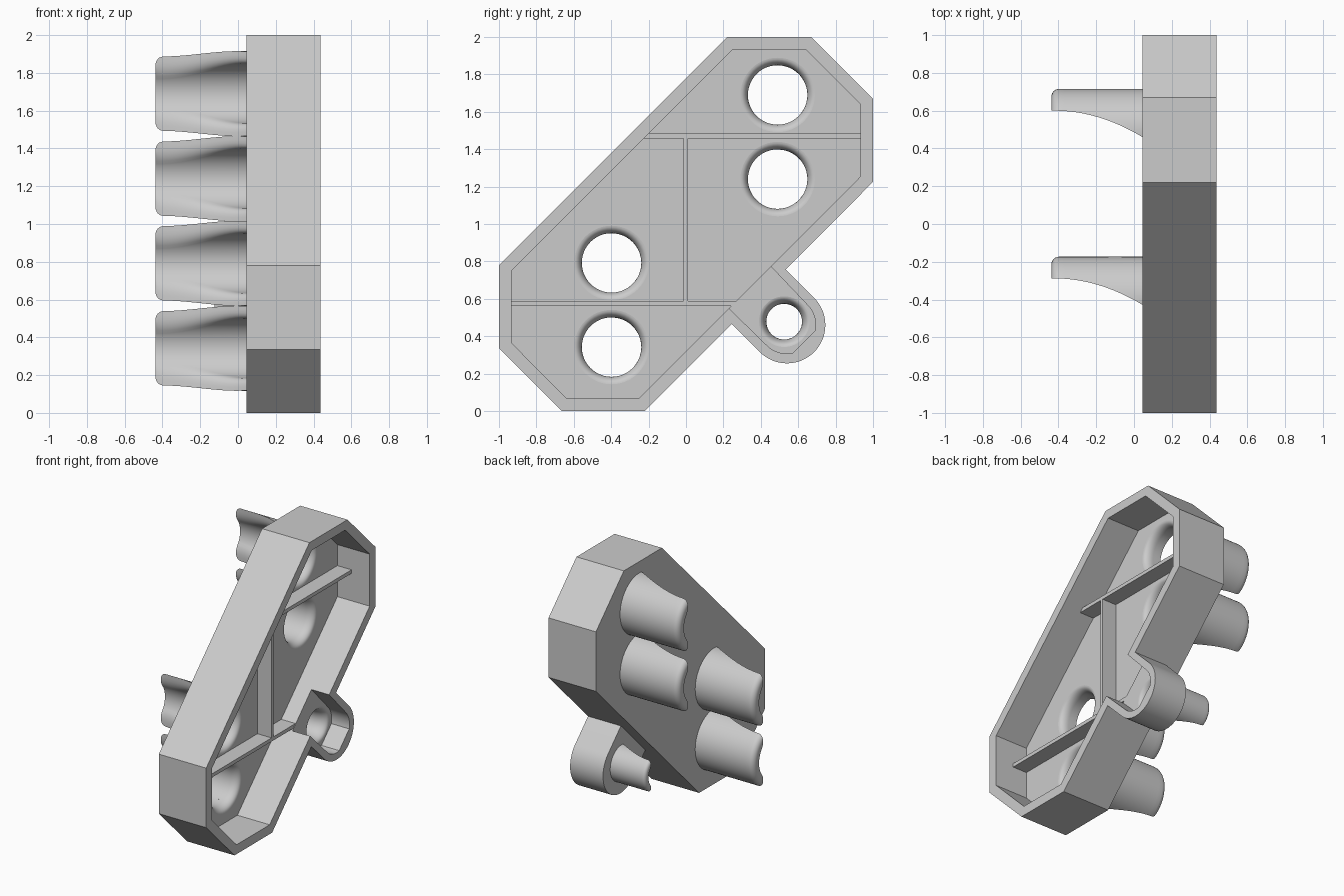
import bpy, bmesh
from math import sin, cos, acos, sqrt, pi, radians
from mathutils import Vector

if "Cube" in bpy.data.objects:
    bpy.data.objects.remove(bpy.data.objects["Cube"])

grey = bpy.data.materials.new("light grey")
grey.use_nodes = True
colour = (0.6, 0.6, 0.6, 1)
grey.diffuse_color = colour
grey.node_tree.nodes["Principled BSDF"].inputs["Base Color"].default_value = colour

BACK, RIM = 0.045, 0.437           # housing depth along x
FLOOR, RIB_TOP = 0.17, 0.287
LUG_BACK, LUG_FLOOR = 0.165, 0.29
R_OUT, R_IN, FLARE = 0.225, 0.159, 0.04
LUG_SCALE = 0.6
SPOUTS = [(0.49, 1.69), (0.49, 1.24), (-0.398, 0.792), (-0.398, 0.342)]
LUG_HOLE = (0.525, 0.478)


def loft(name, rings):
    """Closed solid through rings of equal point count."""
    bm = bmesh.new()
    rows = [[bm.verts.new(p) for p in ring] for ring in rings]
    n = len(rows[0])
    for a, b in zip(rows, rows[1:]):
        for i in range(n):
            j = (i + 1) % n
            bm.faces.new((a[i], a[j], b[j], b[i]))
    bm.faces.new(rows[0])
    bm.faces.new(rows[-1])
    bmesh.ops.recalc_face_normals(bm, faces=bm.faces)
    mesh = bpy.data.meshes.new(name)
    bm.to_mesh(mesh)
    bm.free()
    mesh.materials.append(grey)
    obj = bpy.data.objects.new(name, mesh)
    bpy.context.collection.objects.link(obj)
    return obj


def prism(name, outline, x0, x1):
    return loft(name, [[(x, y, z) for y, z in outline] for x in (x0, x1)])


def combine(target, tool, operation):
    mod = target.modifiers.new(operation, "BOOLEAN")
    mod.operation, mod.object, mod.solver = operation, tool, "EXACT"
    bpy.context.view_layer.objects.active = target
    bpy.ops.object.modifier_apply(modifier=mod.name)
    bpy.data.objects.remove(tool)


def smooth(obj, angle):
    bpy.ops.object.select_all(action="DESELECT")
    obj.select_set(True)
    bpy.context.view_layer.objects.active = obj
    bpy.ops.object.shade_smooth_by_angle(angle=radians(angle))


def arc(centre, radius, start, end, steps):
    angles = [radians(start + (end - start) * i / steps) for i in range(steps + 1)]
    return [(centre[0] + radius * cos(a), centre[1] + radius * sin(a)) for a in angles]


def hole_cutter(centre, floor, bottom, radius, depth):
    """Round hole flaring out to meet the floor."""
    profile = [(bottom - 0.05, radius)]
    for i in range(9):
        a = pi / 2 * i / 8
        profile.append((floor - depth * (1 - sin(a)), radius + FLARE * (1 - cos(a))))
    profile.append((floor + 0.02, radius + FLARE))
    return loft("hole_cutter", [[(x, y, z) for y, z in arc(centre, r, 0, 352.5, 47)]
                                for x, r in profile])


def spout(name, centre, base, k):
    """Half-shell spout whose open side is cut away along a curve."""
    length, tip_round, steps = 0.482, 0.04, 16
    stations = [-0.03 + (length + 0.03 - tip_round) * i / steps for i in range(steps)]
    stations += [length - tip_round * (1 - sin(pi / 2 * i / 6)) for i in range(7)]
    rings = []
    for d in stations:
        u = max(0, 1 - d / (length - 0.015))
        cut = 0.11 - 0.14 * u * u
        t = max(0, 1 - (length - d) / tip_round)
        r_out = R_OUT - tip_round * (1 - sqrt(max(0, 1 - t * t)))
        a_out, a_in = acos(cut / r_out), acos(cut / R_IN)
        blend = a_in - 0.3
        # upper rim, from the outer edge rounding into the inner wall
        start = Vector((cut, r_out * sin(a_out)))
        corner = Vector((cut, R_IN * sin(a_in)))
        middle = start.lerp(corner, 0.3)
        end = Vector((R_IN * cos(blend), R_IN * sin(blend)))
        rim = [middle.lerp(corner, s / 5).lerp(corner.lerp(end, s / 5), s / 5)
               for s in range(6)]
        pts = [(r_out * cos(a_out * s), r_out * sin(a_out * s))
               for s in [i / 16 - 1 for i in range(33)]]
        pts += [tuple(p) for p in rim]
        pts += [(R_IN * cos(blend * s), R_IN * sin(blend * s))
                for s in [1 - i / 12 for i in range(1, 24)]]
        pts += [(p.x, -p.y) for p in reversed(rim)]
        rings.append([(base - d * k, centre[0] + y * k, centre[1] + z * k) for y, z in pts])
    smooth(loft(name, rings), 40)


# Housing: eight-sided tray with a rounded side lug
outer = [(-0.665, 0), (-0.22, 0), (1, 1.225), (1, 1.67),
         (0.67, 2), (0.22, 2), (-1, 0.78), (-1, 0.335)]
inner = [(-0.64, 0.07), (-0.25, 0.07), (0.932, 1.253), (0.932, 1.642),
         (0.642, 1.932), (0.248, 1.932), (-0.932, 0.752), (-0.932, 0.363)]
lug_centre = (0.54, 0.46)
lug_outer = arc(lug_centre, 0.205, 45, -135, 32) + [(0.2, 0.51), (0.49, 0.80)]
lug_inner = (arc(lug_centre, 0.153, 45, -12, 10) + arc(lug_centre, 0.153, -78, -135, 10)
             + [(0.2, 0.578), (0.425, 0.803)])

housing = prism("housing", outer, BACK, RIM)
combine(housing, prism("lug", lug_outer, LUG_BACK, RIM), "UNION")
combine(housing, prism("tray_cutter", inner, FLOOR, RIM + 0.1), "DIFFERENCE")
combine(housing, prism("lug_cutter", lug_inner, LUG_FLOOR, RIM + 0.1), "DIFFERENCE")
for centre in SPOUTS:
    combine(housing, hole_cutter(centre, FLOOR, BACK, R_IN, 0.06), "DIFFERENCE")
combine(housing, hole_cutter(LUG_HOLE, LUG_FLOOR, LUG_BACK, R_IN * LUG_SCALE, 0.09),
        "DIFFERENCE")
smooth(housing, 25)
for face in housing.data.polygons:
    if abs(face.normal.x) > 0.999:
        face.use_smooth = False

# Spouts behind the holes
for i, centre in enumerate(SPOUTS):
    spout(f"spout_{i + 1}", centre, BACK, 1)
spout("lug_spout", LUG_HOLE, LUG_BACK, LUG_SCALE)

# Stiffening ribs
low, high, width = 0.562, 1.458, 0.027
prism("lower_rib", [(-0.94, low), (low - 0.32, low), (low + width - 0.32, low + width),
                    (-0.94, low + width)], FLOOR - 0.01, RIB_TOP)
prism("upper_rib", [(high - 1.69, high), (0.94, high), (0.94, high + width),
                    (high + width - 1.69, high + width)], FLOOR - 0.01, RIB_TOP)
prism("upright_rib", [(-0.013, low + width), (0.011, low + width), (0.011, high),
                      (-0.013, high)], FLOOR - 0.01, RIB_TOP)
